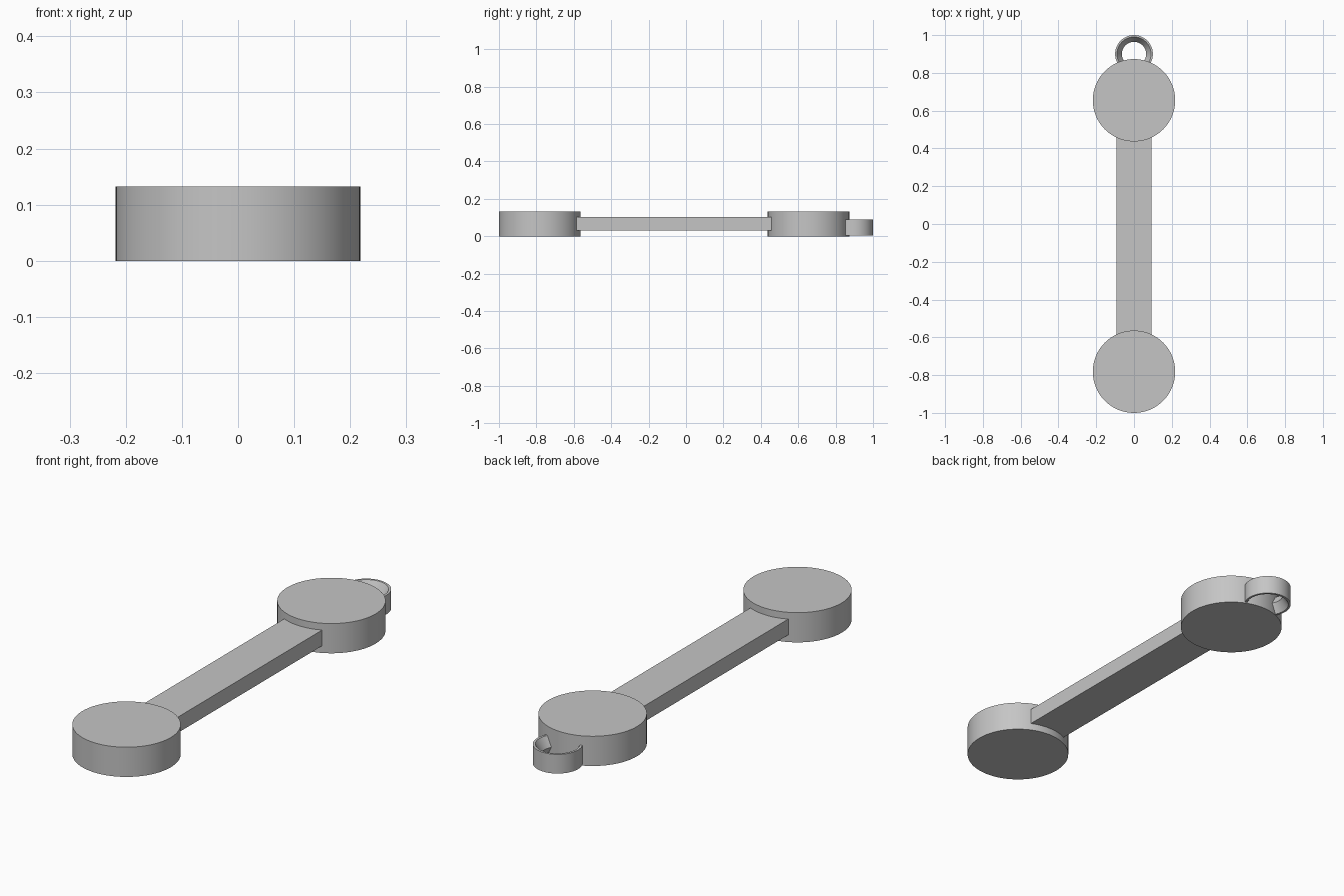
import bpy, bmesh
from math import cos, sin, tau

cube = bpy.data.objects.get("Cube")
if cube:
    bpy.data.objects.remove(cube, do_unlink=True)

grey = bpy.data.materials.new("plain_grey")
grey.use_nodes = True
grey.diffuse_color = (0.56, 0.56, 0.56, 1)
grey.node_tree.nodes["Principled BSDF"].inputs["Base Color"].default_value = grey.diffuse_color


def finish(obj, name, smooth=True):
    obj.name = obj.data.name = name
    obj.data.materials.append(grey)
    if smooth:
        bpy.ops.object.select_all(action='DESELECT')
        obj.select_set(True)
        bpy.context.view_layer.objects.active = obj
        bpy.ops.object.shade_smooth_by_angle(angle=0.5)


def disc(name, y):
    bpy.ops.mesh.primitive_cylinder_add(vertices=96, radius=0.218, depth=0.132,
                                        location=(0, y, 0.066))
    finish(bpy.context.object, name)


def ring(name, y, profile, steps=64):
    """Spin a closed (radius, height) profile around a vertical axis."""
    bm = bmesh.new()
    loops = [[bm.verts.new((r * cos(tau * i / steps), r * sin(tau * i / steps), z))
              for r, z in profile] for i in range(steps)]
    n = len(profile)
    for i in range(steps):
        a, b = loops[i], loops[(i + 1) % steps]
        for j in range(n):
            k = (j + 1) % n
            bm.faces.new((a[j], b[j], b[k], a[k]))
    bmesh.ops.recalc_face_normals(bm, faces=bm.faces)
    mesh = bpy.data.meshes.new(name)
    bm.to_mesh(mesh)
    bm.free()
    obj = bpy.data.objects.new(name, mesh)
    bpy.context.collection.objects.link(obj)
    obj.location.y = y
    finish(obj, name)


# Round end weights
disc("front_disc", -0.782)
disc("back_disc", 0.655)

# Flat connecting bar, sunk into both discs
bpy.ops.mesh.primitive_cube_add(size=1, location=(0, -0.0635, 0.067))
bar = bpy.context.object
bar.scale = (0.186, 1.2, 0.07)
bpy.ops.object.transform_apply(location=False, rotation=False, scale=True)
finish(bar, "connecting_bar", smooth=False)

# Hanging loop with a hole that narrows to a waist at mid height
ring("hanging_loop", 0.9, [(0.1, 0.005), (0.1, 0.09), (0.09, 0.09),
                           (0.064, 0.0475), (0.09, 0.005)])
